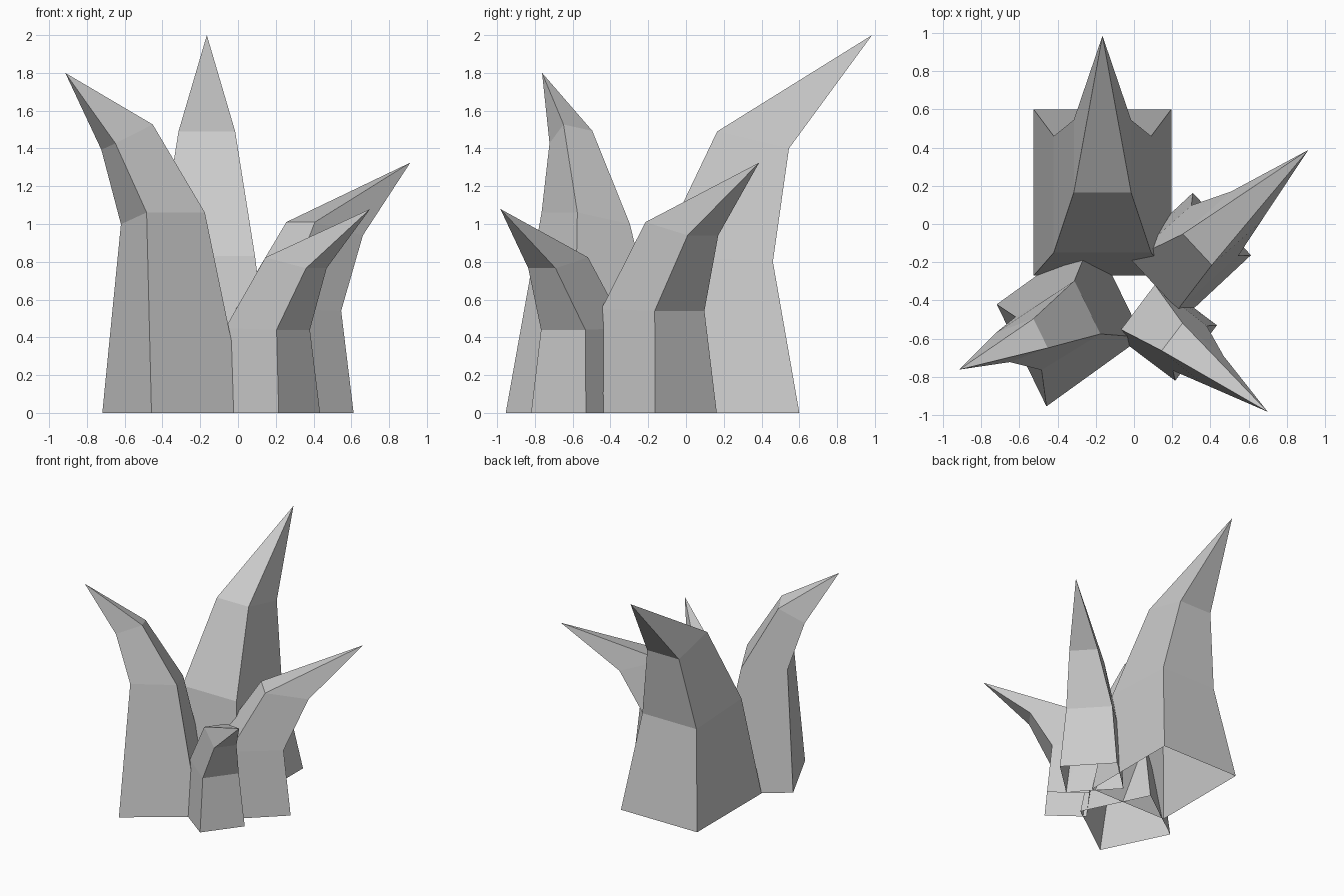
import bpy
import bmesh
from math import cos, sin, radians
from mathutils import Vector

cube = bpy.data.objects.get("Cube")
if cube:
    bpy.data.objects.remove(cube, do_unlink=True)

# One plain stone grey
stone = bpy.data.materials.new("stone_grey")
stone.use_nodes = True
stone.diffuse_color = (0.6, 0.6, 0.6, 1)
stone.node_tree.nodes["Principled BSDF"].inputs["Base Color"].default_value = stone.diffuse_color


def make_spike(name, angle, rings, tip, scale=1.0, origin=(0, 0), tilt=0.0):
    """Bent four-sided spike, open underneath.
    Each ring: (inner reach, side, height), (outer reach, side, height), half width.
    Reach runs along the lean angle and side runs to its left."""
    lean = Vector((cos(radians(angle)), sin(radians(angle)), 0))
    left = Vector((-lean.y, lean.x, 0))
    base = Vector((*origin, 0))

    def place(reach, side, height):
        return base + scale * (lean * reach + left * side + Vector((0, 0, height)))

    bm = bmesh.new()
    loops = []
    for inner, outer, half in rings:
        loop = []
        for (reach, side, height), sign in ((inner, -1), (outer, -1), (outer, 1), (inner, 1)):
            slope = tilt * sign * half if height > 0 else 0
            loop.append(bm.verts.new(place(reach, side + sign * half, height + slope)))
        loops.append(loop)
    point = bm.verts.new(place(*tip))

    # Walls between the rings, then the pointed end
    for low, high in zip(loops, loops[1:]):
        for i in range(4):
            j = (i + 1) % 4
            bm.faces.new((low[i], low[j], high[j], high[i]))
    for i in range(4):
        bm.faces.new((loops[-1][i], loops[-1][(i + 1) % 4], point))

    mesh = bpy.data.meshes.new(name)
    bm.to_mesh(mesh)
    bm.free()
    mesh.materials.append(stone)
    spike = bpy.data.objects.new(name, mesh)
    bpy.context.collection.objects.link(spike)
    return spike


# Tall spike leaning backwards
tall_rings = [
    ((-0.27, 0, 0), (0.6, 0, 0), 0.36),
    ((-0.15, 0, 0.83), (0.46, 0, 0.8), 0.255),
    ((0.165, 0, 1.49), (0.545, 0, 1.4), 0.15),
]
make_spike("back_spike", 90, tall_rings, (0.985, 0, 2), origin=(-0.165, 0))

# Two short spikes of one shape on the left, measured from the outer base edge
short_rings = [
    ((-0.4, 0, 0), (0, 0, 0), 0.223),
    ((-0.475, 0.01, 0.55), (-0.05, 0, 0.54), 0.18),
    ((-0.185, -0.01, 1.01), (0.153, -0.02, 0.94), 0.111),
]
short_tip = (0.595, -0.025, 1.325)
make_spike("left_spike", 43, short_rings, short_tip, origin=(0.46, 0))
make_spike("front_left_spike", -37, short_rings, short_tip, 0.815, (0.325, -0.675))

# Wide spike leaning to the front right
wide_rings = [
    ((0.22, 0.255, 0), (0.83, 0.36, 0), 0.297),
    ((0.41, 0.285, 1.03), (0.77, 0.32, 1.03), 0.155),
    ((0.69, 0.3, 1.51), (0.9, 0.28, 1.41), 0.085),
]
make_spike("front_right_spike", 206, wide_rings, (1.156, 0.284, 1.8), tilt=0.2)
